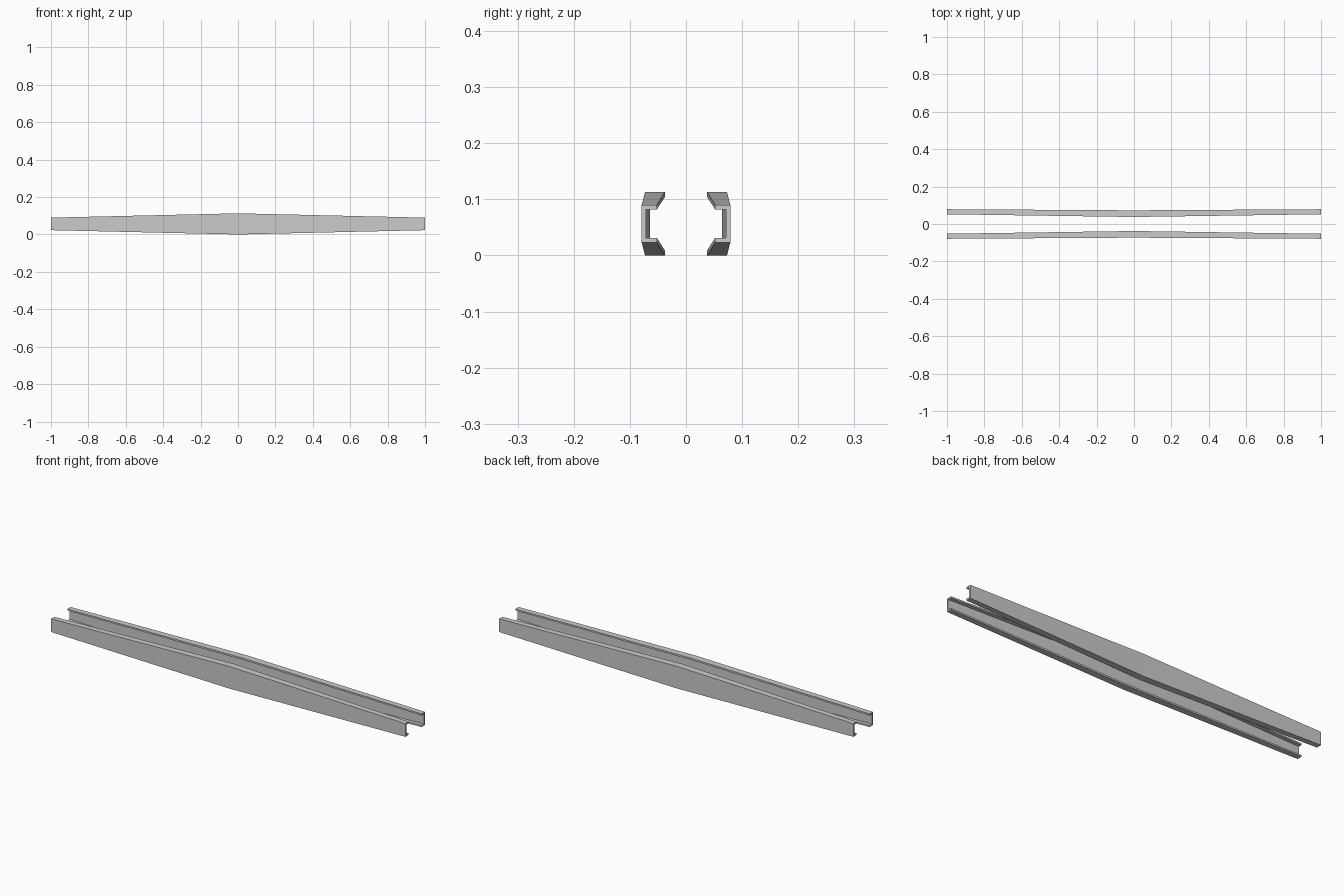
import bpy
import bmesh

cube = bpy.data.objects.get("Cube")
if cube:
    bpy.data.objects.remove(cube, do_unlink=True)

MID_Z = 0.0565


def channel_section(outer, tip, half, thick):
    """C-shaped outline in (y, z), open towards the centre line."""
    lower = [(tip, half - thick), (tip, half), (outer, half)]
    inner = (outer - thick, half - thick)
    upper = [inner] + lower
    mirrored = [(y, -z) for y, z in reversed(upper)]
    return [(y, z + MID_Z) for y, z in upper + mirrored]


def make_rail(name, side):
    # Shallow sections at both ends, a deeper one at mid-span
    end = channel_section(0.079, 0.052, 0.0335, 0.008)
    middle = channel_section(0.073, 0.0375, 0.0565, 0.009)
    stations = [(-1, end), (0, middle), (1, end)]

    bm = bmesh.new()
    rings = [[bm.verts.new((x, side * y, z)) for y, z in section]
             for x, section in stations]
    count = len(end)
    for a, b in zip(rings, rings[1:]):
        for i in range(count):
            j = (i + 1) % count
            bm.faces.new((a[i], a[j], b[j], b[i]))
    bm.faces.new(rings[0])
    bm.faces.new(rings[-1])
    bmesh.ops.recalc_face_normals(bm, faces=bm.faces)

    mesh = bpy.data.meshes.new(name)
    bm.to_mesh(mesh)
    bm.free()
    rail = bpy.data.objects.new(name, mesh)
    bpy.context.collection.objects.link(rail)
    return rail


# Pair of tapered channel rails facing each other
make_rail("front_rail", -1)
make_rail("back_rail", 1)
